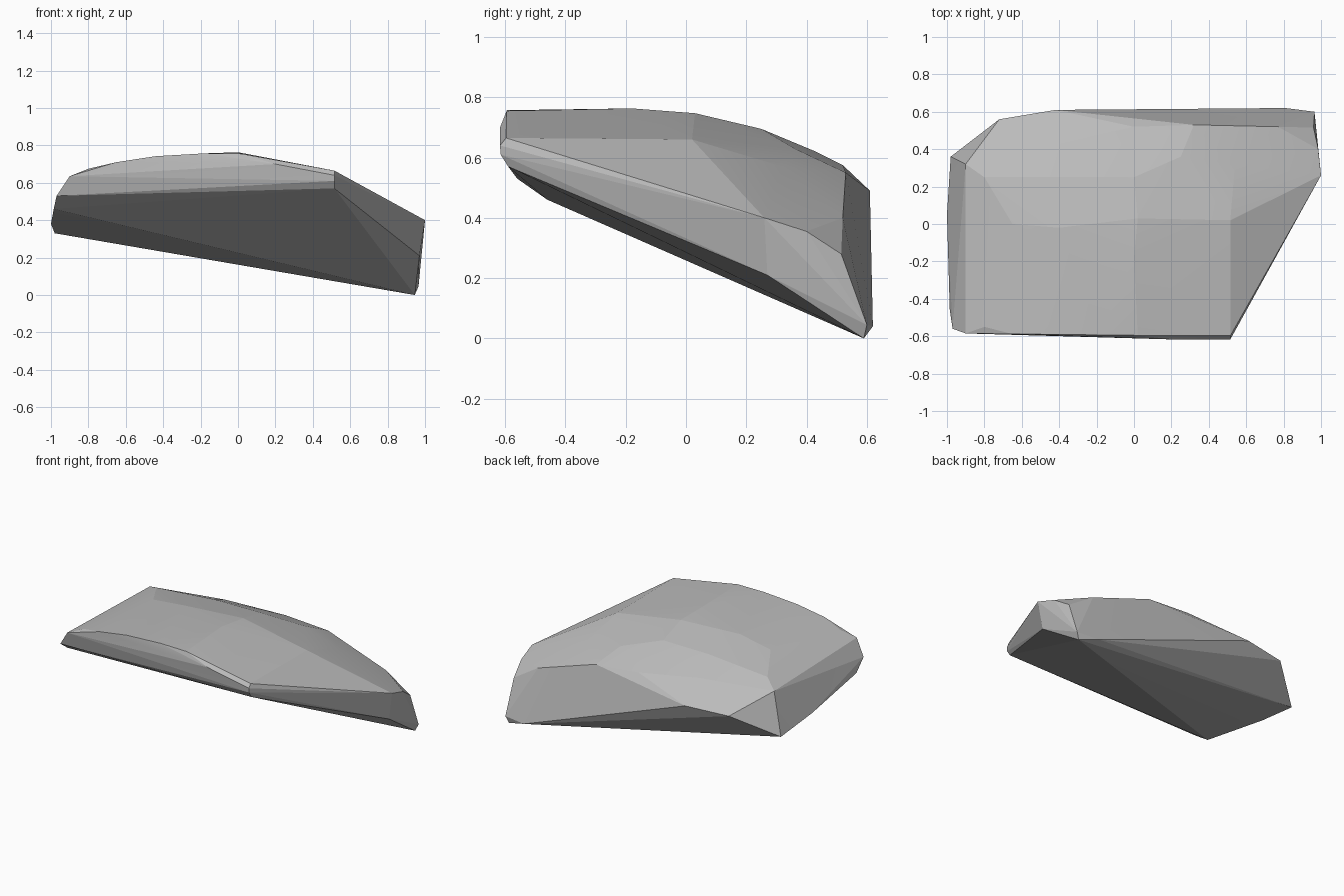
import bpy, bmesh

if "Cube" in bpy.data.objects:
    bpy.data.objects.remove(bpy.data.objects["Cube"])

# corner points of each zone of the boulder
underside = [(.945, .59, 0), (.965, .6, .045), (.81, .62, .04), (.97, .27, .21),
             (.515, -.59, .57), (-.97, -.56, .53), (-.985, -.46, .46),
             (-1, .05, .38), (-.98, .36, .33)]
front_rim = [(.515, -.615, .61), (.515, -.617, .64), (.515, -.597, .665),
             (.2, -.617, .70), (.02, -.595, .755), (-.18, -.593, .757),
             (-.44, -.59, .742), (-.65, -.588, .71), (-.9, -.585, .635)]
right_rim = [(1, .26, .40), (.985, .4, .355), (.96, .515, .28), (.515, .02, .66),
             (.54, .32, .57)]
back_rim = [(.77, .52, .40), (.32, .53, .55), (0, .52, .575), (-.42, .61, .49),
            (-.72, .56, .48), (-.9, .32, .61)]
dome = [(0, -.18, .763), (.02, .03, .747), (-.4, -.02, .742), (-.65, 0, .708),
        (0, .25, .695), (-.35, .25, .692), (-.05, .43, .62), (-.4, .43, .61),
        (-.8, .25, .655), (-.8, -.55, .675), (.25, .36, .63)]

stone = bpy.data.materials.new("stone_grey")
stone.diffuse_color = (.5, .5, .5, 1)
stone.use_nodes = True
stone.node_tree.nodes["Principled BSDF"].inputs["Base Color"].default_value = stone.diffuse_color

# wrap the points in a faceted shell
bm = bmesh.new()
for p in underside + front_rim + right_rim + back_rim + dome:
    bm.verts.new(p)
hull = bmesh.ops.convex_hull(bm, input=bm.verts)
loose = [v for v in bm.verts if not v.link_faces]
bmesh.ops.delete(bm, geom=loose, context='VERTS')
bmesh.ops.recalc_face_normals(bm, faces=bm.faces)

mesh = bpy.data.meshes.new("boulder")
bm.to_mesh(mesh)
bm.free()
mesh.materials.append(stone)
boulder = bpy.data.objects.new("boulder", mesh)
bpy.context.collection.objects.link(boulder)

# soften the gentle facets, keep the ridges sharp
bpy.context.view_layer.objects.active = boulder
boulder.select_set(True)
bpy.ops.object.shade_smooth_by_angle(angle=.1)
